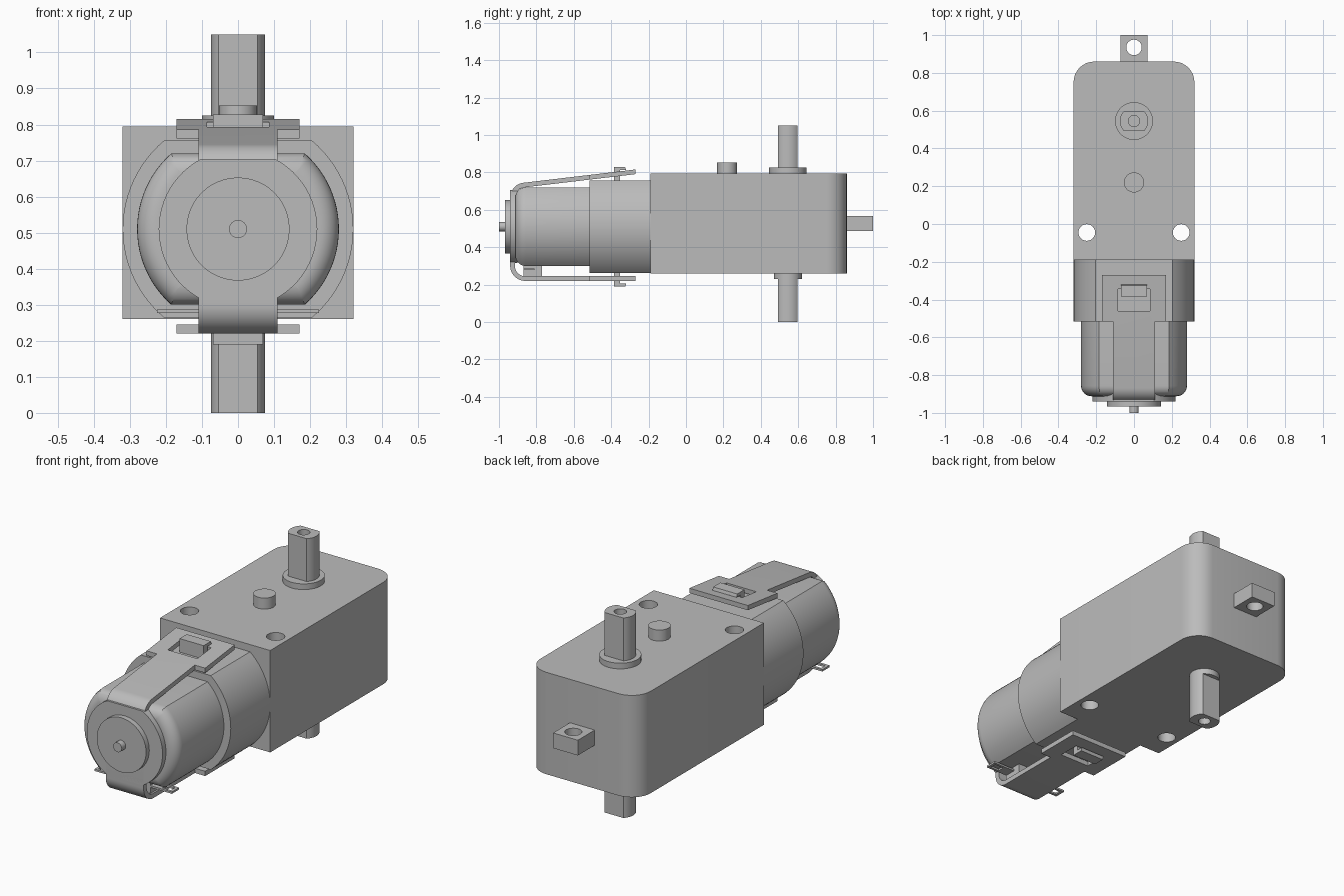
import bpy, bmesh
from math import sin, cos, pi, radians, asin

cube = bpy.data.objects.get("Cube")
if cube:
    bpy.data.objects.remove(cube, do_unlink=True)

grey = bpy.data.materials.new("plain grey")
grey.use_nodes = True
colour = (0.5, 0.5, 0.5, 1)
grey.diffuse_color = colour
grey.node_tree.nodes["Principled BSDF"].inputs["Base Color"].default_value = colour

AXIS_Z = 0.51  # height of the motor axis
SHAFT_Y = 0.545


def prism(name, outline, axis, lo, hi, bevel=0, pick=None):
    """Extrude a 2D outline along an axis; optionally round the picked edges."""
    place = {"x": lambda a, b, t: (t, a, b),
             "y": lambda a, b, t: (a, t, b),
             "z": lambda a, b, t: (a, b, t)}[axis]
    bm = bmesh.new()
    face = bm.faces.new([bm.verts.new(place(a, b, lo)) for a, b in outline])
    new = bmesh.ops.extrude_face_region(bm, geom=[face])["geom"]
    step = place(0, 0, hi - lo)
    bmesh.ops.translate(bm, vec=step, verts=[v for v in new if isinstance(v, bmesh.types.BMVert)])
    bmesh.ops.recalc_face_normals(bm, faces=bm.faces)
    if bevel:
        edges = [e for e in bm.edges if pick(e)]
        bmesh.ops.bevel(bm, geom=edges, offset=bevel, segments=8, profile=0.5, affect="EDGES")
    mesh = bpy.data.meshes.new(name)
    bm.to_mesh(mesh)
    bm.free()
    mesh.materials.append(grey)
    obj = bpy.data.objects.new(name, mesh)
    bpy.context.collection.objects.link(obj)
    return obj


def rect(a0, a1, b0, b1):
    return [(a0, b0), (a1, b0), (a1, b1), (a0, b1)]


def arc(ca, cb, r, start, end, n=12):
    angles = [radians(start + (end - start) * i / n) for i in range(n + 1)]
    return [(ca + r * cos(t), cb + r * sin(t)) for t in angles]


def circle(ca, cb, r, n=48):
    return arc(ca, cb, r, 0, 360, n)[:-1]


def flatted(ca, cb, r, half):
    """Circle with two parallel flats at +-half."""
    a = asin(half / r) * 180 / pi
    return arc(ca, cb, r, -a, a, 24) + arc(ca, cb, r, 180 - a, 180 + a, 24)


def cut(obj, cutters):
    for c in cutters:
        mod = obj.modifiers.new("cut", "BOOLEAN")
        mod.operation, mod.solver, mod.object = "DIFFERENCE", "EXACT", c
        bpy.context.view_layer.objects.active = obj
        bpy.ops.object.modifier_apply(modifier=mod.name)
        bpy.data.objects.remove(c, do_unlink=True)


# Gearbox with rounded rear corners and two mounting holes
gearbox = prism("gearbox", rect(-0.32, 0.32, -0.19, 0.86), "z", 0.26, 0.795, 0.11,
                lambda e: all(v.co.y > 0.8 for v in e.verts)
                and abs(e.verts[0].co.z - e.verts[1].co.z) > 0.1)
cut(gearbox, [prism("hole", circle(x, -0.045, 0.044), "z", 0, 1) for x in (-0.25, 0.25)])

# Rear mounting tab
tab = prism("rear_tab", rect(-0.072, 0.072, 0.85, 1.0), "z", 0.487, 0.567)
cut(tab, [prism("hole", circle(0, 0.935, 0.041), "z", 0, 1)])

# Output shaft, bosses and locating peg
shaft = prism("output_shaft", flatted(0, SHAFT_Y, 0.075, 0.052), "z", 0, 1.05)
cut(shaft, [prism("hole", circle(0, SHAFT_Y, 0.03), "z", lo, hi)
            for lo, hi in ((-0.1, 0.15), (0.9, 1.2))])
prism("top_boss", circle(0, SHAFT_Y, 0.1), "z", 0.78, 0.825)
prism("bottom_boss", circle(0, SHAFT_Y, 0.075), "z", 0.23, 0.28)
prism("locating_peg", circle(0, 0.22, 0.053), "z", 0.78, 0.853)

# Motor collar and can, both round with flat top and bottom
prism("motor_collar", flatted(0, AXIS_Z, 0.32, 0.247), "y", -0.517, -0.18)
prism("motor_can", flatted(0, AXIS_Z, 0.28, 0.21), "y", -0.912, -0.5, 0.055,
      lambda e: all(v.co.y < -0.9 for v in e.verts))

# Motor front: end plate, bearing disc, shaft tip
prism("end_plate", flatted(0, AXIS_Z, 0.22, 0.195), "y", -0.94, -0.9)
prism("bearing_disc", circle(0, AXIS_Z, 0.143), "y", -0.967, -0.93)
prism("motor_shaft", circle(0, AXIS_Z, 0.025, 24), "y", -1.0, -0.96)


# Clip strap wrapping the motor, wide at the ends, with a latch window
def strap_side(r):
    lean = 96.6
    end = (-0.27, 0.734 + 0.0695 + (r - 0.068))
    return ([end] + arc(-0.86, 0.665, r, lean, 180)
            + arc(-0.86, 0.30, r, 180, 270) + [(-0.27, 0.30 - r)])


strap = prism("clip_strap", strap_side(0.08) + strap_side(0.055)[::-1], "x", -0.17, 0.17)
cut(strap, [prism("trim", rect(s * 0.11, s * 0.3, -1.1, -0.515), "z", 0, 1) for s in (-1, 1)]
    + [prism("window", rect(-0.086, 0.086, -0.46, -0.345), "z", 0, 1)])

# Hooked latches passing through the strap windows
for side, base, lip, tip in (("top", 0.74, 0.812, 0.828), ("bottom", 0.28, 0.206, 0.19)):
    hook = [(-0.385, base), (-0.385, tip), (-0.325, tip), (-0.32, lip), (-0.352, lip), (-0.352, base)]
    prism(side + "_latch", hook, "x", -0.07, 0.07)

# Electrical terminals and their block below the can
prism("terminal_block", rect(-0.1, 0.1, -0.87, -0.77), "z", 0.24, 0.31)
terminals = prism("terminals", rect(-0.225, 0.225, -0.87, -0.81), "z", 0.277, 0.287)
cut(terminals, [prism("hole", rect(x - 0.025, x + 0.025, -0.857, -0.823), "z", 0.2, 0.4)
                for x in (-0.185, 0.185)])

# Smooth round surfaces, keep hard edges
for obj in bpy.context.collection.objects:
    if obj.type == "MESH" and grey.name in obj.data.materials:
        bpy.ops.object.select_all(action="DESELECT")
        obj.select_set(True)
        bpy.context.view_layer.objects.active = obj
        bpy.ops.object.shade_smooth_by_angle(angle=radians(30))
